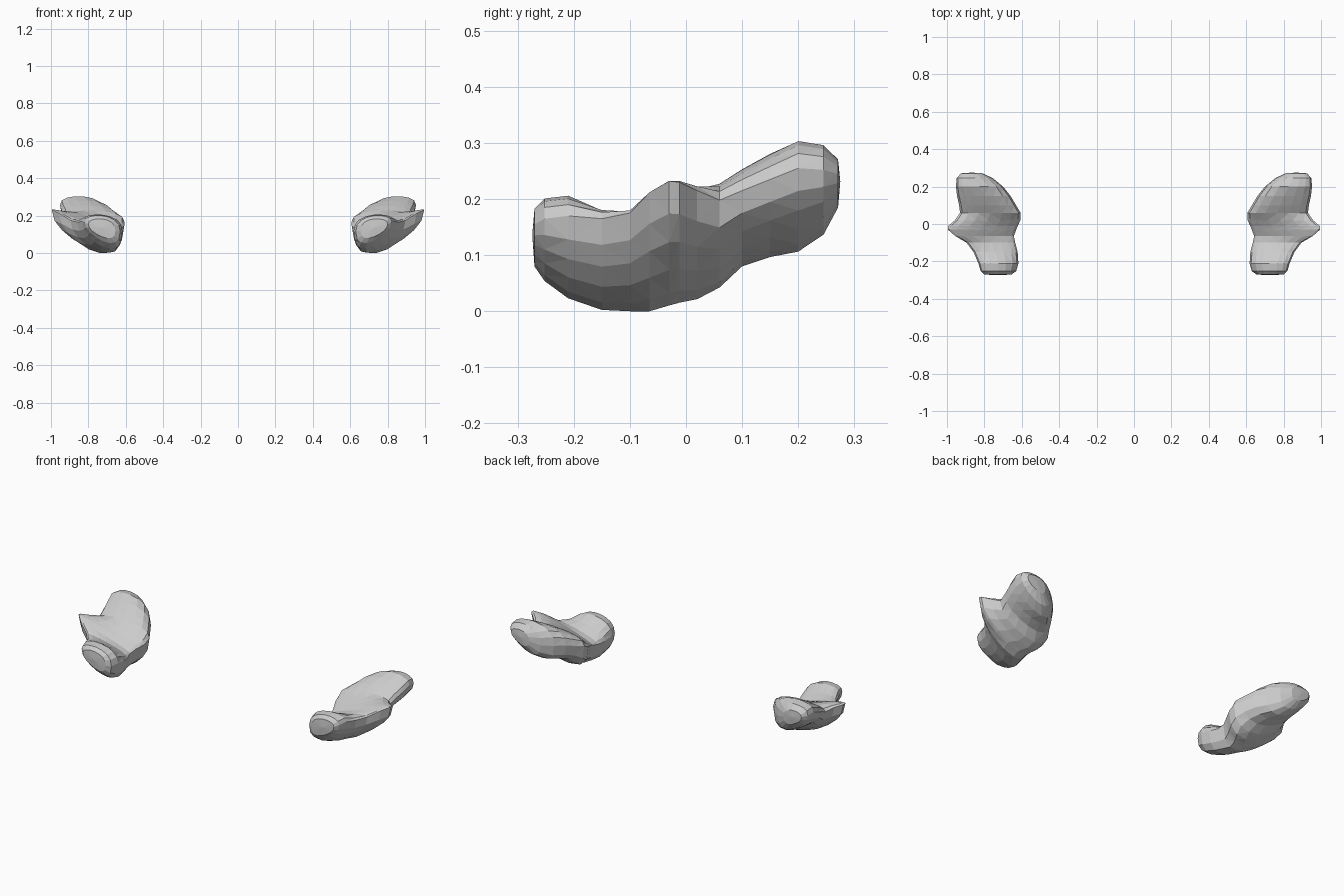
import bpy, bmesh, math

if "Cube" in bpy.data.objects:
    bpy.data.objects.remove(bpy.data.objects["Cube"])

# Cross-sections along y: y, inner x, inner z, outer x, outer z, thickness above, thickness below
SECTIONS = [
    (-.270, .655, .12, .80, .155, .045, .050),
    (-.252, .630, .115, .82, .165, .060, .075),
    (-.21, .618, .12, .832, .170, .060, .110),
    (-.15, .622, .11, .858, .165, .037, .122),
    (-.10, .635, .105, .895, .175, .020, .125),
    (-.065, .642, .115, .955, .212, .010, .143),
    (-.03, .630, .13, .995, .232, .012, .148),
    (-.012, .622, .135, .995, .230, .016, .146),
    (.02, .608, .145, .958, .215, .028, .142),
    (.06, .606, .165, .930, .198, .046, .130),
    (.10, .630, .175, .935, .215, .058, .105),
    (.15, .660, .19, .946, .235, .068, .105),
    (.20, .700, .195, .952, .255, .078, .105),
    (.245, .755, .20, .948, .252, .070, .078),
    (.271, .810, .22, .925, .245, .038, .042),
]
SEGMENTS = 16
SKEW = 0.23  # fatter on the inner side, tapering to the outer lip


def ring_points(sec, side):
    y, xi, zi, xo, zo, up, dn = sec
    pts = []
    for i in range(SEGMENTS):
        t = 2 * math.pi * i / SEGMENTS
        c, s = math.cos(t), math.sin(t)
        s = math.copysign(abs(s) ** 0.8, s)  # blunt edges
        z = (zi + zo) / 2 + (zo - zi) / 2 * c
        z += (up if s > 0 else dn) * s * (1 - SKEW * c)
        x = (xi + xo) / 2 + (xo - xi) / 2 * c
        pts.append((side * x, y, max(z, 0)))
    return pts


def build_lump(name, side):
    bm = bmesh.new()
    rings = [[bm.verts.new(p) for p in ring_points(s, side)] for s in SECTIONS]
    # skin between neighbouring sections
    for a, b in zip(rings, rings[1:]):
        for i in range(SEGMENTS):
            j = (i + 1) % SEGMENTS
            bm.faces.new((a[i], a[j], b[j], b[i]))
    # rounded end caps
    for ring, dy in ((rings[0], -.004), (rings[-1], .004)):
        mid = sum((v.co for v in ring), ring[0].co * 0) / SEGMENTS
        mid.y += dy
        tip = bm.verts.new(mid)
        for i in range(SEGMENTS):
            bm.faces.new((ring[i], ring[(i + 1) % SEGMENTS], tip))
    bmesh.ops.triangulate(bm, faces=bm.faces[:])
    bmesh.ops.recalc_face_normals(bm, faces=bm.faces[:])
    mesh = bpy.data.meshes.new(name)
    bm.to_mesh(mesh)
    bm.free()
    obj = bpy.data.objects.new(name, mesh)
    bpy.context.collection.objects.link(obj)


# Mirrored pair of tilted, lobed lumps
build_lump("right_lump", 1)
build_lump("left_lump", -1)
